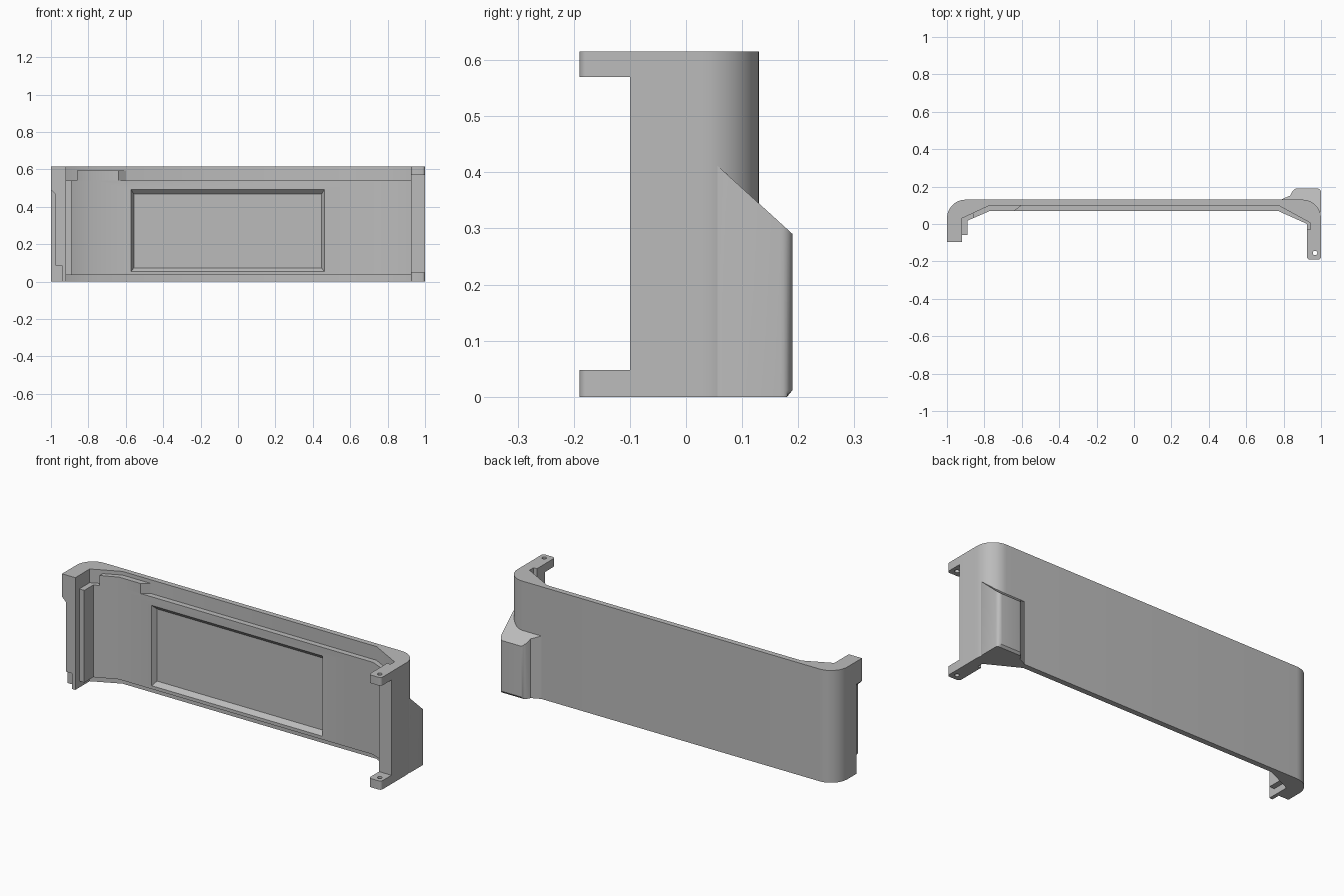
import bpy, bmesh, math

if "Cube" in bpy.data.objects:
    bpy.data.objects.remove(bpy.data.objects["Cube"])

grey = bpy.data.materials.new("plain grey")
grey.diffuse_color = (0.5, 0.5, 0.5, 1)
grey.use_nodes = True
grey.node_tree.nodes["Principled BSDF"].inputs["Base Color"].default_value = grey.diffuse_color


def loft(name, rings):
    """Closed solid through rings of equal point count."""
    bm = bmesh.new()
    loops = [[bm.verts.new(p) for p in ring] for ring in rings]
    n = len(loops[0])
    for a, b in zip(loops, loops[1:]):
        for i in range(n):
            j = (i + 1) % n
            bm.faces.new((a[i], a[j], b[j], b[i]))
    bm.faces.new(loops[0][::-1])
    bm.faces.new(loops[-1])
    bmesh.ops.recalc_face_normals(bm, faces=bm.faces)
    me = bpy.data.meshes.new(name)
    bm.to_mesh(me)
    bm.free()
    ob = bpy.data.objects.new(name, me)
    me.materials.append(grey)
    bpy.context.collection.objects.link(ob)
    return ob


def prism(name, pts, z0, z1):
    return loft(name, [[(x, y, z) for x, y in pts] for z in (z0, z1)])


def arc(cx, cy, r, a0, a1, n=12):
    return [(cx + r * math.cos(math.radians(a0 + (a1 - a0) * i / n)),
             cy + r * math.sin(math.radians(a0 + (a1 - a0) * i / n))) for i in range(n + 1)]


def cut(ob, cutter):
    mod = ob.modifiers.new("cut", 'BOOLEAN')
    mod.operation = 'DIFFERENCE'
    mod.solver = 'EXACT'
    mod.object = cutter
    bpy.context.view_layer.objects.active = ob
    bpy.ops.object.modifier_apply(modifier=mod.name)
    bpy.data.objects.remove(cutter)


H = 0.615

# Outer shell: long back panel with rounded corners and two returns
shell = prism("outer_shell",
              [(-0.92, -0.095), (-1, -0.095)] + arc(-0.9, 0.03, 0.1, 180, 90)
              + arc(0.9, 0.03, 0.1, 90, 0)
              + [(1, -0.1), (0.925, -0.1), (0.925, -0.03), (0.945, -0.03), (0.945, 0.005),
                 (0.77, 0.1), (-0.77, 0.1), (-0.92, 0.03)], 0, H)

# Stepped relief on the left return
notch = [(-1.01, 0.5), (-0.975, 0.465), (-0.975, 0.085), (-0.94, 0.085), (-0.94, -0.01), (-1.01, -0.01)]
cut(shell, loft("notch_cutter", [[(x, y, z) for x, z in notch] for y in (-0.2, -0.05)]))

# Inner liner, leaving a stepped rim above and below, with the rail on its left end
liner = prism("inner_liner",
              [(-0.89, -0.06), (-0.89, 0.018), (-0.77, 0.07), (0.77, 0.07), (0.926, 0.0),
               (0.926, -0.05), (0.96, -0.05), (0.96, 0.04), (0.8, 0.115), (-0.8, 0.115),
               (-0.94, 0.05), (-0.94, -0.06)], 0.035, 0.54)

# Recessed window with sloping sides


def window_ring(x0, x1, z0, z1, y):
    return [(x0, y, z0), (x1, y, z0), (x1, y, z1), (x0, y, z1)]


cut(liner, loft("window_cutter", [
    window_ring(-0.582, 0.472, 0.038, 0.51, 0.05),
    window_ring(-0.572, 0.462, 0.053, 0.493, 0.07),
    window_ring(-0.557, 0.447, 0.073, 0.468, 0.095)]))

# Raised pad at the top left of the liner
prism("raised_pad", [(-0.86, 0.031), (-0.77, 0.07), (-0.64, 0.07), (-0.6, 0.1), (-0.6, 0.112),
                     (-0.8, 0.112), (-0.86, 0.08)], 0.53, 0.595)

# Mounting arms with screw holes
arm = ([(0.925, -0.09)] + arc(0.94, -0.175, 0.015, 180, 270, 5)
       + arc(0.985, -0.175, 0.015, 270, 360, 5) + [(1, -0.09)])
for name, z0, z1 in (("lower_arm", 0, 0.048), ("upper_arm", 0.57, H)):
    ob = prism(name, arm, z0, z1)
    cut(ob, prism("hole_cutter", arc(0.968, -0.155, 0.012, 0, 345, 23), z0 - 0.1, z1 + 0.1))

# Housing on the back right corner: sloping top, chamfered foot
bump = ([(0.78, 0.115), (0.785, 0.13), (0.835, 0.152), (0.847, 0.175)]
        + arc(0.872, 0.168, 0.022, 150, 90, 4) + arc(0.978, 0.168, 0.022, 90, 0, 6)
        + [(1, 0.07), (0.996, 0.055), (0.95, 0.06), (0.9, 0.085)])
loft("corner_housing", [
    [(x, min(y, 0.18), 0) for x, y in bump],
    [(x, y, 0.012) for x, y in bump],
    [(x, y, 0.463 - 0.91 * y) for x, y in bump]])

# Smooth rounded corners, keep hard edges
for ob in bpy.context.collection.objects:
    ob.select_set(True)
    bpy.context.view_layer.objects.active = ob
bpy.ops.object.shade_smooth_by_angle(angle=math.radians(30))
